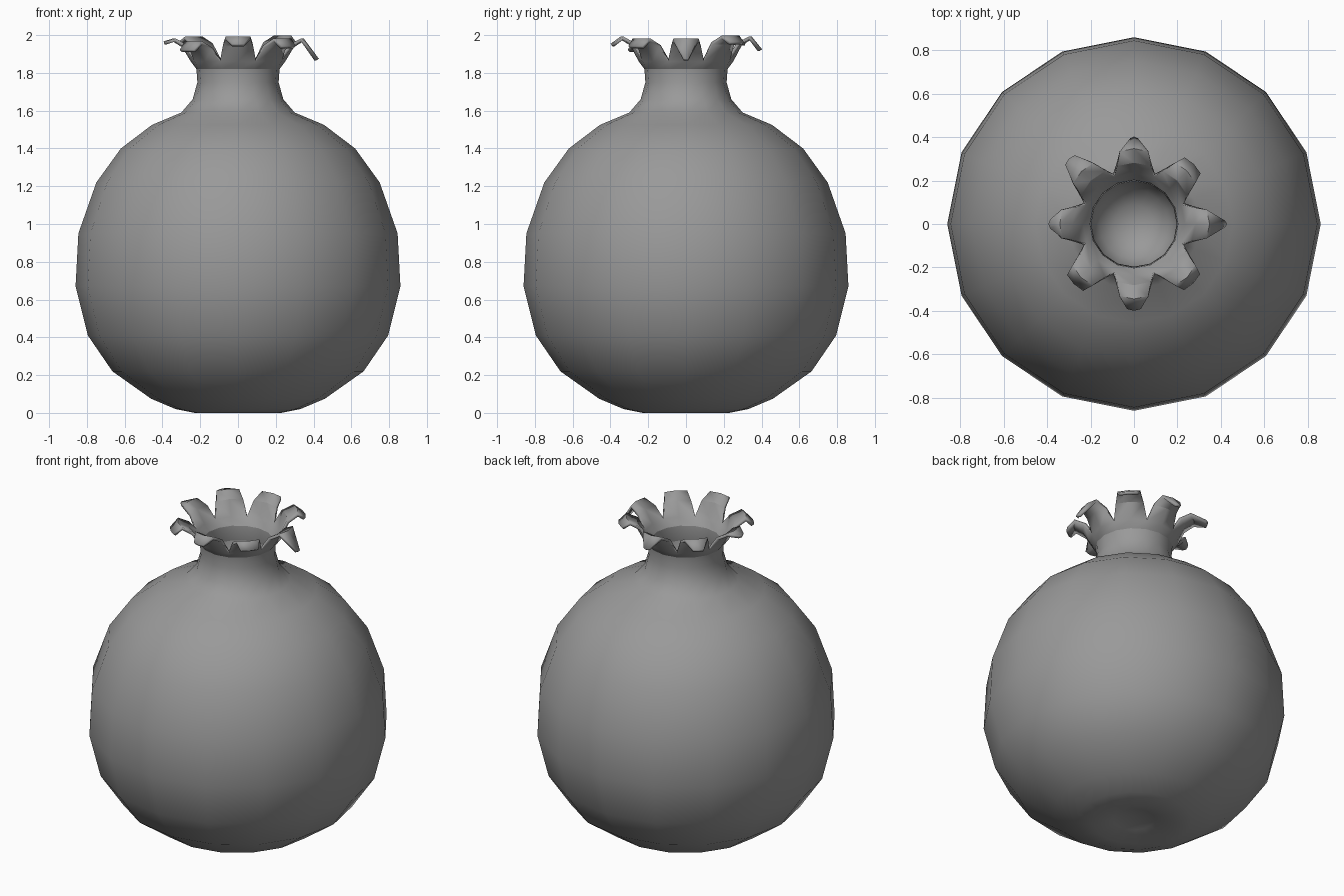
import bpy, bmesh
from math import sin, cos, tau

if "Cube" in bpy.data.objects:
    bpy.data.objects.remove(bpy.data.objects["Cube"])

SIDES = 16
grey = bpy.data.materials.new("dark_grey")
grey.diffuse_color = (0.32, 0.32, 0.32, 1)
grey.use_nodes = True
grey.node_tree.nodes["Principled BSDF"].inputs["Base Color"].default_value = grey.diffuse_color


def lathe(bm, profile):
    """Rings of SIDES vertices, first point is the centre of the bottom."""
    centre = bm.verts.new((0, 0, profile[0][1]))
    rings = []
    for r, z in profile[1:]:
        rings.append([bm.verts.new((r * cos(tau * j / SIDES), r * sin(tau * j / SIDES), z))
                      for j in range(SIDES)])
    for j in range(SIDES):
        k = (j + 1) % SIDES
        bm.faces.new((centre, rings[0][k], rings[0][j]))
        for a, b in zip(rings, rings[1:]):
            bm.faces.new((a[j], a[k], b[k], b[j]))
    return rings


def finish(bm, name, angle):
    mesh = bpy.data.meshes.new(name)
    bm.to_mesh(mesh)
    bm.free()
    mesh.materials.append(grey)
    obj = bpy.data.objects.new(name, mesh)
    bpy.context.collection.objects.link(obj)
    bpy.ops.object.select_all(action='DESELECT')
    obj.select_set(True)
    bpy.context.view_layer.objects.active = obj
    bpy.ops.object.shade_smooth_by_angle(angle=angle)
    return obj


# Fruit skin: dimpled base, round body and flaring neck
bm = bmesh.new()
rings = lathe(bm, [
    (0, 0.05), (0.12, 0.03), (0.23, 0.0), (0.33, 0.02), (0.46, 0.075), (0.665, 0.22),
    (0.795, 0.41), (0.86, 0.67), (0.845, 0.95), (0.75, 1.22), (0.62, 1.40),
    (0.455, 1.525), (0.30, 1.59), (0.24, 1.66), (0.215, 1.75), (0.22, 1.82), (0.25, 1.86)])

# Crown: eight curled sepals (middle rise, tip radius, tip height, tip half width)
sepals = [
    (1.965, 0.42, 1.865, 0.012), (1.98, 0.385, 1.95, 0.05),
    (1.975, 0.395, 1.915, 0.015), (1.975, 0.425, 1.945, 0.03),
    (1.965, 0.395, 1.95, 0.02), (1.95, 0.385, 1.91, 0.05),
    (1.975, 0.395, 1.94, 0.03), (1.965, 0.38, 1.93, 0.05)]
top = rings[-1]
for i, (mid, tip_r, tip_z, tip_w) in enumerate(sepals):
    a = tau * i / 8
    row = [top[2 * i - 1], top[2 * i], top[2 * i + 1]]
    for r, z, w, bulge in ((0.28, mid - 0.03, 0.08, 0.015),
                           (0.335, mid, 0.066, 0.008),
                           (tip_r - 0.015, tip_z, tip_w, 0.008)):
        new = []
        for s in (-1, 0, 1):
            q = r + (bulge if s == 0 else 0)
            new.append(bm.verts.new((q * cos(a) - s * w * sin(a),
                                     q * sin(a) + s * w * cos(a), z)))
        for n in (0, 1):
            bm.faces.new((row[n], row[n + 1], new[n + 1], new[n]))
        row = new
skin = finish(bm, "fruit_skin_and_crown", 0.5)
solid = skin.modifiers.new("thickness", 'SOLIDIFY')
solid.thickness = 0.018
solid.offset = -1

# Hollow cup inside the neck
bm = bmesh.new()
lathe(bm, [(0, 1.56), (0.09, 1.575), (0.16, 1.63), (0.195, 1.70), (0.205, 1.76)])
finish(bm, "neck_cup", 0.8)
